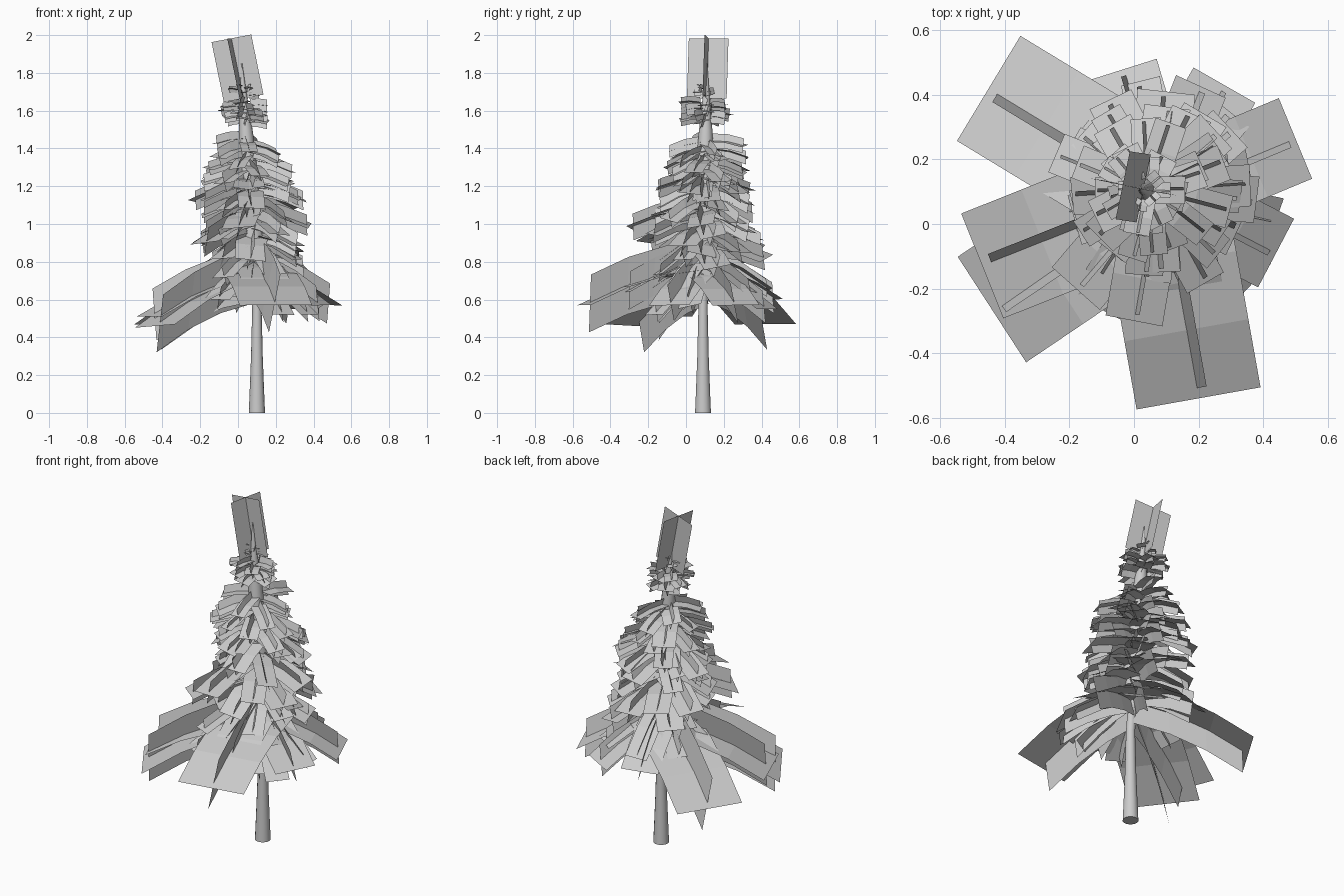
import bpy, bmesh, math, random
from mathutils import Vector, Matrix

if "Cube" in bpy.data.objects:
    bpy.data.objects.remove(bpy.data.objects["Cube"])

random.seed(11)
UP = Vector((0, 0, 1))


def stem(z):
    # centre line of the trunk: straight below, leaning above
    t = max(0, z - 0.55)
    return Vector((0.10 - 0.062 * t, 0.09 + 0.015 * t, z))


def make(name, bm):
    me = bpy.data.meshes.new(name)
    bm.to_mesh(me)
    bm.free()
    ob = bpy.data.objects.new(name, me)
    bpy.context.collection.objects.link(ob)
    return ob


def tube(name, profile, sides=14):
    bm = bmesh.new()
    rings = []
    for z, r in profile:
        c = stem(z)
        rings.append([bm.verts.new(c + Vector((r * math.cos(a), r * math.sin(a), 0)))
                      for a in (2 * math.pi * i / sides for i in range(sides))])
    for lo, hi in zip(rings, rings[1:]):
        for i in range(sides):
            j = (i + 1) % sides
            f = bm.faces.new((lo[i], lo[j], hi[j], hi[i]))
            f.smooth = True
    bm.faces.new(rings[0][::-1])
    bm.faces.new(rings[-1])
    return make(name, bm)


def strip(bm, path, across):
    # ribbon of quads following a path, half-width vector to each side
    rows = [(bm.verts.new(p - a), bm.verts.new(p + a)) for p, a in zip(path, across)]
    for (a, b), (c, d) in zip(rows, rows[1:]):
        bm.faces.new((a, b, d, c))


def branch(bm, root, tip, width, roll=0.0, lean=0.2, arch=0.12, segs=3):
    # drooping needle card crossed by a leaning upright card
    d = tip - root
    path = [root + d * t + UP * (arch * d.length * 2 * t * (1 - t))
            for t in (i / segs for i in range(segs + 1))]
    side = d.cross(UP).normalized()
    flat = Matrix.Rotation(roll, 3, d.normalized()) @ side * width / 2
    strip(bm, path, [flat] * (segs + 1))
    upright = (UP * math.cos(lean) + side * math.sin(lean)) * width * 0.4
    inner = [p.lerp(root, 0.05) for p in path]
    strip(bm, inner, [upright] * (segs + 1))


# trunk and thicker upper core
tube("trunk", [(0, .043), (.12, .038), (.3, .031), (.55, .025), (.85, .024)])
tube("upper_core", [(.82, .068), (1.0, .064), (1.25, .054), (1.5, .036), (1.7, .016), (1.85, .003)])

# large lowest boughs: tip x, y, z, width, root z
big = [(-.45, .42, .47, .38, .74), (.50, .265, .57, .27, .75), (-.44, -.265, .46, .39, .73),
       (-.47, -.13, .51, .35, .73), (.20, -.54, .57, .39, .76), (.44, -.09, .57, .24, .76),
       (-.03, .48, .60, .21, .78), (.28, .43, .55, .22, .75), (.17, -.32, .64, .26, .80),
       (.38, -.17, .52, .13, .74), (-.11, -.26, .60, .15, .78), (.24, -.16, .52, .14, .74)]
bm = bmesh.new()
for i, (x, y, z, w, rz) in enumerate(big):
    branch(bm, stem(rz), Vector((x, y, z)), w, random.uniform(-.06, .06), .2 if i % 2 else -.2)
make("lower_boughs", bm)

# longer single boughs standing out of the middle
longer = [(.0, -.30, .98, .18, 1.07), (-.18, -.20, .90, .20, 1.0), (.10, .41, .88, .18, .97),
          (.36, .12, 1.12, .13, 1.2), (-.24, .22, 1.12, .13, 1.2)]
bm = bmesh.new()
for x, y, z, w, rz in longer:
    branch(bm, stem(rz), Vector((x, y, z)), w, .1, -.2)
make("long_boughs", bm)


def tier(name, count, z0, z1, r0, r1, w0, w1, drop0, drop1):
    # spiral of boughs; values run from the bottom to the top of the tier
    bm = bmesh.new()
    for i in range(count):
        t = i / (count - 1)
        mix = lambda a, b: a + (b - a) * t
        a = i * 2.39996 + random.uniform(-.25, .25)
        out = Vector((math.cos(a), math.sin(a), 0))
        r = mix(r0, r1) * random.uniform(.75, 1.1)
        root = stem(mix(z0, z1)) + out * 0.03
        tip = stem(root.z - mix(drop0, drop1) * random.uniform(.6, 1.3)) + out * r
        branch(bm, root, tip, mix(w0, w1) * random.uniform(.8, 1.2),
               random.uniform(-.25, .25), random.choice((-.3, .3)), .1, 2)
    return make(name, bm)


tier("skirt_boughs", 14, .76, .92, .34, .32, .16, .15, .18, .12)
tier("middle_boughs", 30, .92, 1.25, .31, .26, .15, .12, .11, .07)
tier("high_boughs", 26, 1.22, 1.45, .26, .20, .125, .10, .07, .04)
tier("top_boughs", 16, 1.55, 1.64, .15, .13, .085, .07, .015, .0)
tier("tip_boughs", 8, 1.68, 1.73, .09, .06, .05, .04, .0, -.01)

# crossed cards of the leader shoot
bm = bmesh.new()
low, high = Vector((.03, .11, 1.665)), Vector((-.035, .12, 1.983))
for across in (Vector((.105, -.022, .02)), Vector((.022, .105, 0))):
    strip(bm, [low, high], [across, across])
make("leader_shoot", bm)
